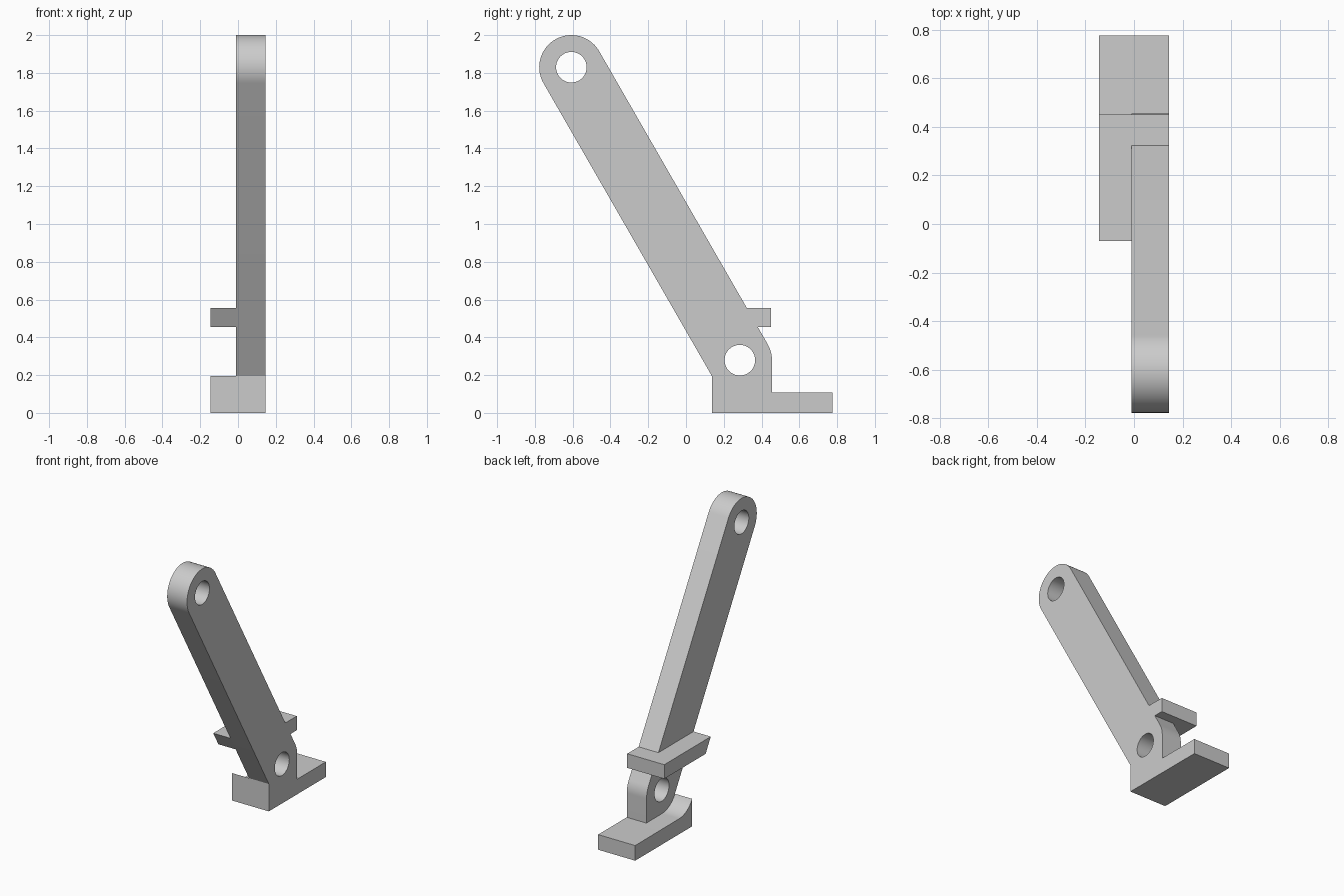
import bpy, bmesh
from math import radians, cos, sin
from mathutils import Vector

cube = bpy.data.objects.get("Cube")
if cube:
    bpy.data.objects.remove(cube, do_unlink=True)

grey = bpy.data.materials.new("plain grey")
grey.use_nodes = True
colour = (0.6, 0.6, 0.6, 1)
grey.diffuse_color = colour
grey.node_tree.nodes["Principled BSDF"].inputs["Base Color"].default_value = colour

# Main dimensions: profiles are (y, z), extruded along x
HALF, INNER = 0.145, -0.01
R, HOLE = 0.17, 0.081
LOW = Vector((0.285, 0.279))
TOP = Vector((-0.607, 1.83))
BACK, FOOT_Z = 0.775, 0.107
FRONT = LOW.x - R * cos(radians(30))
SHELF_Y, SHELF_LOW, SHELF_HIGH = 0.45, 0.455, 0.555


def arc(centre, radius, start, end, steps=24):
    angles = [radians(start + (end - start) * i / steps) for i in range(steps + 1)]
    return [(centre.x + radius * cos(a), centre.y + radius * sin(a)) for a in angles]


def prism(name, profile, x0, x1):
    bm = bmesh.new()
    face = bm.faces.new([bm.verts.new((x0, y, z)) for y, z in profile])
    moved = bmesh.ops.extrude_face_region(bm, geom=[face])["geom"]
    verts = [g for g in moved if isinstance(g, bmesh.types.BMVert)]
    bmesh.ops.translate(bm, verts=verts, vec=(x1 - x0, 0, 0))
    bmesh.ops.recalc_face_normals(bm, faces=bm.faces)
    mesh = bpy.data.meshes.new(name)
    bm.to_mesh(mesh)
    bm.free()
    mesh.materials.append(grey)
    obj = bpy.data.objects.new(name, mesh)
    bpy.context.collection.objects.link(obj)
    return obj


def select(obj):
    bpy.ops.object.select_all(action="DESELECT")
    obj.select_set(True)
    bpy.context.view_layer.objects.active = obj


def edge_y(side, z):
    """Position of the leaning edge of the arm at a height; side is -1 front, 1 back."""
    normal = Vector((cos(radians(30)), sin(radians(30)))) * R * side
    a, b = LOW + normal, TOP + normal
    return a.x + (b.x - a.x) * (z - a.y) / (b.y - a.y)


# Leaning arm with its foot and the near end of the shelf
arm_profile = [(FRONT, 0), (BACK, 0), (BACK, FOOT_Z), (LOW.x + R, FOOT_Z)]
arm_profile += arc(LOW, R, 0, 30, 10)
arm_profile += [(edge_y(1, SHELF_LOW), SHELF_LOW), (SHELF_Y, SHELF_LOW),
                (SHELF_Y, SHELF_HIGH), (edge_y(1, SHELF_HIGH), SHELF_HIGH)]
arm_profile += arc(TOP, R, 30, 210, 40)
arm_profile += [(FRONT, LOW.y - R / 2)]
arm = prism("leaning_arm", arm_profile, INNER, HALF)

# Pin holes at both ends of the arm
for centre in (LOW, TOP):
    cutter = prism("hole_cutter", arc(centre, HOLE, 0, 352.5, 47), -HALF * 2, HALF * 2)
    cutter.hide_render = True
    mod = arm.modifiers.new("hole", "BOOLEAN")
    mod.operation, mod.solver, mod.object = "DIFFERENCE", "EXACT", cutter
    select(arm)
    bpy.ops.object.modifier_apply(modifier=mod.name)
    bpy.data.objects.remove(cutter, do_unlink=True)

# Foot beside the arm, with a hollow curved lip at the front
foot_profile = [(FRONT, 0), (BACK, 0), (BACK, FOOT_Z)] + arc(LOW, R, 270, 210)
foot = prism("foot_with_lip", foot_profile, -HALF, INNER)

# Shelf beside the arm, its front end slanted like the arm
shelf = prism("cross_shelf", [(edge_y(-1, SHELF_LOW), SHELF_LOW), (SHELF_Y, SHELF_LOW),
                              (SHELF_Y, SHELF_HIGH), (edge_y(-1, SHELF_HIGH), SHELF_HIGH)],
              -HALF, INNER)

for part in (arm, foot, shelf):
    select(part)
    bpy.ops.object.shade_smooth_by_angle(angle=radians(25))
